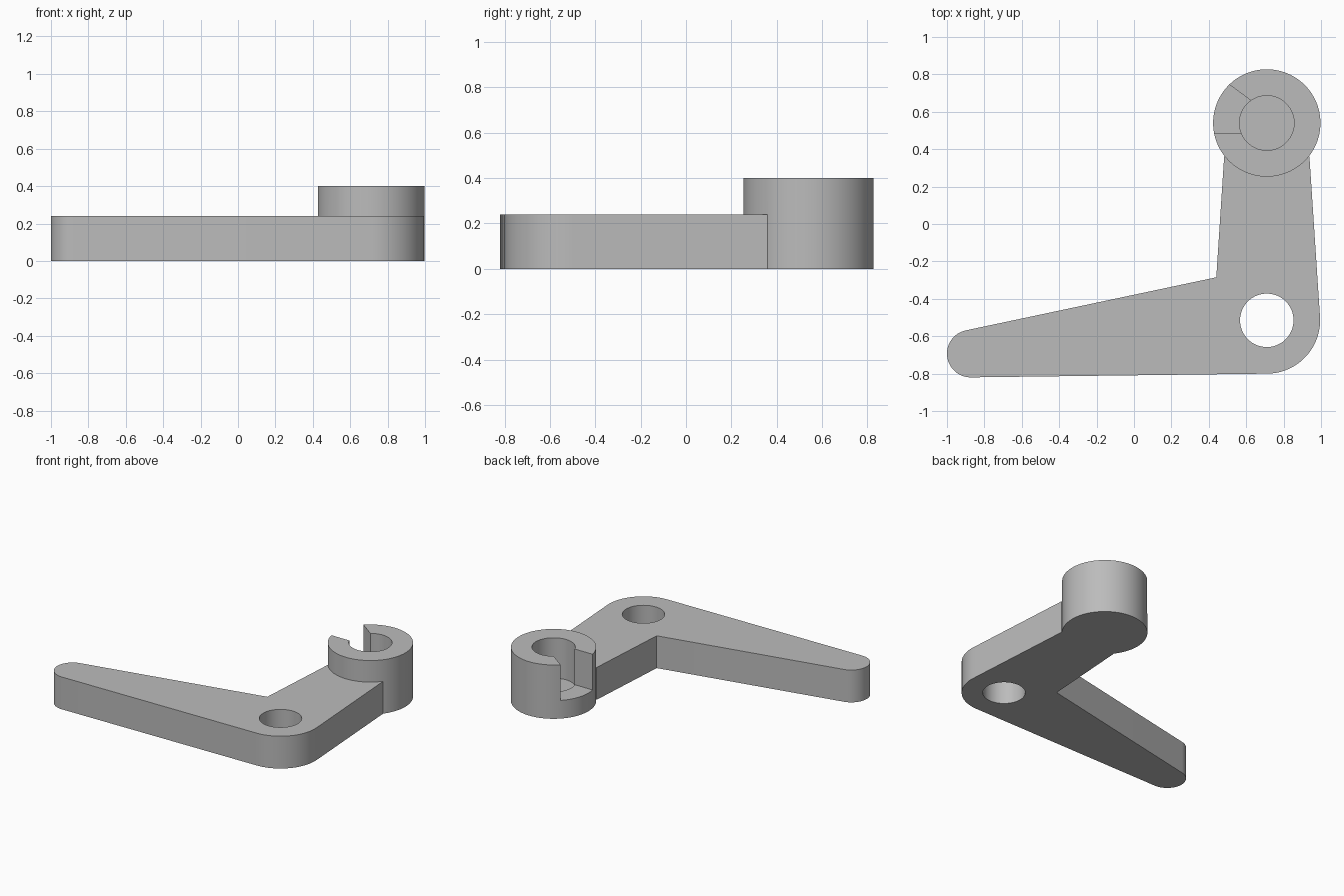
import bpy, bmesh
from math import sin, cos, radians

cube = bpy.data.objects.get("Cube")
if cube:
    bpy.data.objects.remove(cube, do_unlink=True)

# Plain grey finish
grey = bpy.data.materials.new("plain grey")
grey.use_nodes = True
colour = (0.5, 0.5, 0.5, 1)
grey.diffuse_color = colour
grey.node_tree.nodes["Principled BSDF"].inputs["Base Color"].default_value = colour

PIVOT = (0.71, -0.515)
DRUM = (0.71, 0.54)
TIP = (-0.873, -0.693)


def arc(centre, radius, start, end, steps):
    """Points along a circular arc, angles in degrees."""
    angles = [radians(start + (end - start) * i / steps) for i in range(steps + 1)]
    return [(centre[0] + radius * cos(a), centre[1] + radius * sin(a)) for a in angles]


def circle(centre, radius):
    return arc(centre, radius, 0, 360, 96)[:-1]


def prism(name, outline, bottom, top):
    """Extrude a flat outline between two heights."""
    bm = bmesh.new()
    face = bm.faces.new([bm.verts.new((x, y, bottom)) for x, y in outline])
    grown = bmesh.ops.extrude_face_region(bm, geom=[face])["geom"]
    bmesh.ops.translate(bm, vec=(0, 0, top - bottom),
                        verts=[g for g in grown if isinstance(g, bmesh.types.BMVert)])
    bmesh.ops.recalc_face_normals(bm, faces=bm.faces[:])
    mesh = bpy.data.meshes.new(name)
    bm.to_mesh(mesh)
    bm.free()
    mesh.materials.append(grey)
    obj = bpy.data.objects.new(name, mesh)
    bpy.context.collection.objects.link(obj)
    return obj


def combine(target, other, operation):
    """Apply a boolean and remove the helper."""
    other.hide_render = True
    mod = target.modifiers.new(operation.lower(), "BOOLEAN")
    mod.object, mod.operation, mod.solver = other, operation, "EXACT"
    bpy.ops.object.select_all(action="DESELECT")
    bpy.context.view_layer.objects.active = target
    target.select_set(True)
    bpy.ops.object.modifier_apply(modifier=mod.name)
    bpy.data.objects.remove(other, do_unlink=True)


# Bent lever: rounded tip, rounded pivot corner, straight arm to the drum
outline = (arc(TIP, 0.127, 101.8, 269.3, 32)
           + arc(PIVOT, 0.285, -90.7, 3.5, 32)
           + [(0.938, 0.36), (0.482, 0.36), (0.44, -0.285)])
lever = prism("bell_crank_lever", outline, 0, 0.24)

# Raised drum at the end of the short arm
combine(lever, prism("drum", circle(DRUM, 0.287), 0, 0.4), "UNION")

# Through hole, blind bore and tapered side slot
combine(lever, prism("pivot_hole", circle(PIVOT, 0.143), -0.1, 0.5), "DIFFERENCE")
combine(lever, prism("drum_bore", circle(DRUM, 0.146), 0.1, 0.5), "DIFFERENCE")
slot = [(0.7, 0.485), (0.7, 0.605), (0.395, 0.83), (0.3, 0.83), (0.3, 0.485)]
combine(lever, prism("drum_slot", slot, 0.135, 0.5), "DIFFERENCE")

bpy.ops.object.shade_smooth_by_angle(angle=radians(30))
